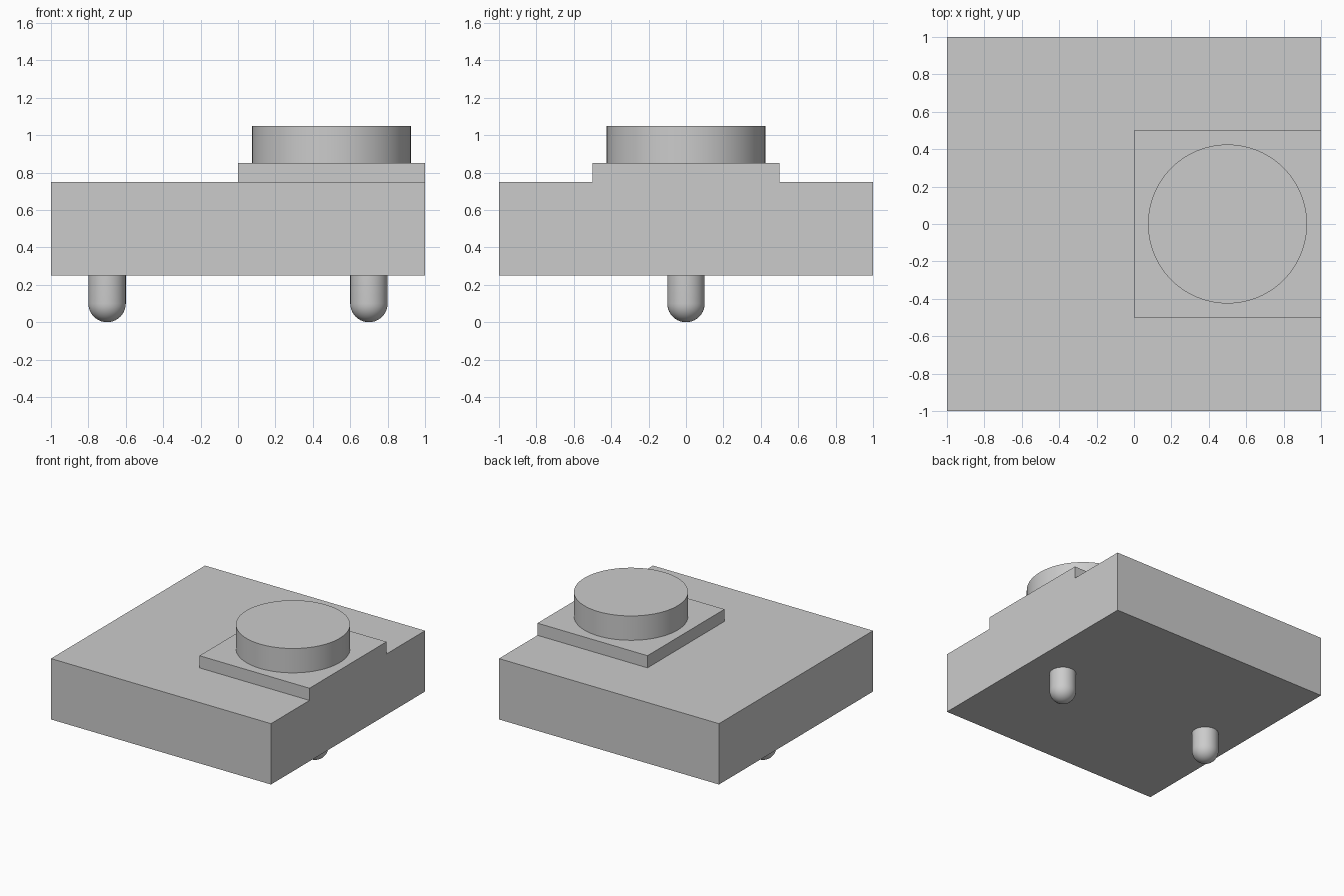
import bpy, bmesh, math
from mathutils import Vector

cube = bpy.data.objects.get("Cube")
if cube:
    bpy.data.objects.remove(cube, do_unlink=True)

grey = bpy.data.materials.new("plain_grey")
grey.use_nodes = True
colour = (0.6, 0.6, 0.6, 1)
grey.diffuse_color = colour
grey.node_tree.nodes["Principled BSDF"].inputs["Base Color"].default_value = colour


def add_object(name, bm):
    """Turn a bmesh into a named grey object."""
    bmesh.ops.recalc_face_normals(bm, faces=bm.faces)
    mesh = bpy.data.meshes.new(name)
    bm.to_mesh(mesh)
    bm.free()
    mesh.materials.append(grey)
    obj = bpy.data.objects.new(name, mesh)
    bpy.context.collection.objects.link(obj)
    return obj


def box(name, low, high):
    bm = bmesh.new()
    bmesh.ops.create_cube(bm, size=1)
    low, high = Vector(low), Vector(high)
    for v in bm.verts:
        v.co = (low + high) / 2 + v.co * (high - low)
    return add_object(name, bm)


def lathe(name, profile, x, steps):
    """Spin a (radius, z) profile round an upright axis at x."""
    bm = bmesh.new()
    verts = [bm.verts.new((x + r, 0, z)) for r, z in profile]
    edges = [bm.edges.new(pair) for pair in zip(verts, verts[1:])]
    bmesh.ops.spin(bm, geom=verts + edges, cent=(x, 0, 0), axis=(0, 0, 1),
                   angle=math.tau, steps=steps)
    bmesh.ops.remove_doubles(bm, verts=bm.verts, dist=0.0001)
    obj = add_object(name, bm)
    bpy.ops.object.select_all(action='DESELECT')
    obj.select_set(True)
    bpy.context.view_layer.objects.active = obj
    bpy.ops.object.shade_smooth_by_angle(angle=math.radians(35))
    return obj


# Square base block with the raised pad fused flush to its left side
base = box("base_block", (-1, -1, 0.25), (1, 1, 0.75))
pad = box("raised_pad", (0, -0.5, 0.5), (1, 0.5, 0.85))
union = base.modifiers.new("join_pad", 'BOOLEAN')
union.operation = 'UNION'
union.solver = 'EXACT'
union.object = pad
bpy.context.view_layer.objects.active = base
bpy.ops.object.modifier_apply(modifier=union.name)
bpy.data.objects.remove(pad, do_unlink=True)

# Merge the coplanar side faces
bm = bmesh.new()
bm.from_mesh(base.data)
bmesh.ops.dissolve_limit(bm, angle_limit=0.01, verts=bm.verts, edges=bm.edges)
bm.to_mesh(base.data)
bm.free()

# Round button on the pad
lathe("round_button", [(0, 0.85), (0.425, 0.85), (0.425, 1.05), (0, 1.05)], 0.5, 96)

# Two round-ended pins underneath
R = 0.1
dome = [(R * math.sin(a), R - R * math.cos(a))
        for a in (math.pi / 2 * i / 10 for i in range(11))]
for side, x in (("right", -0.7), ("left", 0.7)):
    lathe(side + "_pin", dome + [(R, 0.25), (0, 0.25)], x, 40)
